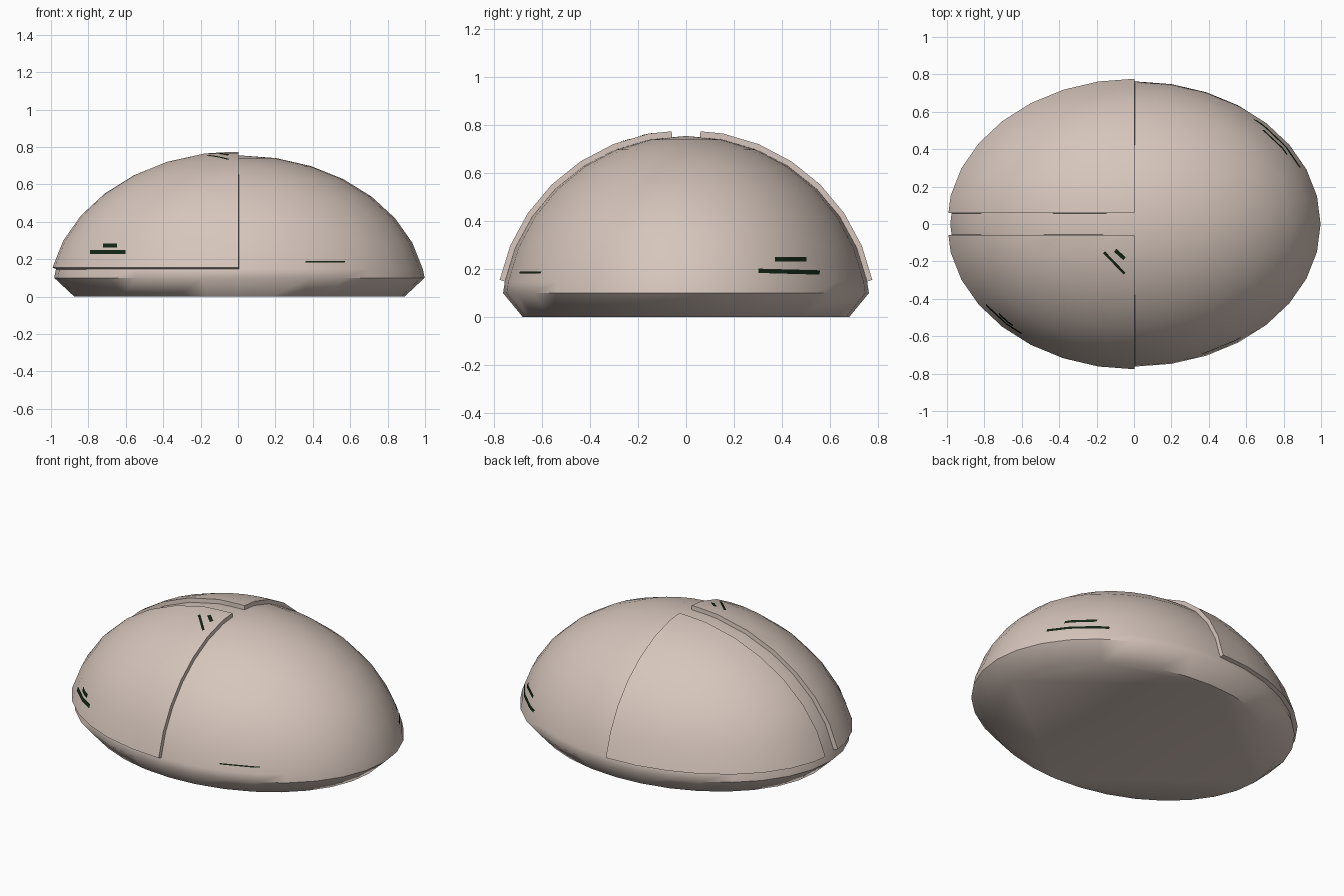
import bpy, bmesh, math
from mathutils import Vector

if "Cube" in bpy.data.objects:
    bpy.data.objects.remove(bpy.data.objects["Cube"])

CX = 0.0075          # dome centre along x
BODY = (1.0, 0.77, 0.755)
SHELL = (1.028, 0.793, 0.78)


def material(name, rgb):
    m = bpy.data.materials.new(name)
    m.diffuse_color = (*rgb, 1)
    m.use_nodes = True
    m.node_tree.nodes["Principled BSDF"].inputs["Base Color"].default_value = m.diffuse_color
    return m


beige = material("warm beige", (0.67, 0.56, 0.50))
green = material("very dark green", (0.006, 0.018, 0.007))


def finish(bm, name, mat):
    bmesh.ops.recalc_face_normals(bm, faces=bm.faces)
    me = bpy.data.meshes.new(name)
    bm.to_mesh(me)
    bm.free()
    ob = bpy.data.objects.new(name, me)
    bpy.context.collection.objects.link(ob)
    me.materials.append(mat)
    bpy.context.view_layer.objects.active = ob
    for o in bpy.context.selected_objects:
        o.select_set(False)
    ob.select_set(True)
    return ob


def dome(size, foot):
    """Elliptical dome of 32 segments; foot lists the lowest rings (radius, z)."""
    bm = bmesh.new()
    sx, sy, sz = size
    rings = foot + [(math.sin(k * math.pi / 16), sz * math.cos(k * math.pi / 16))
                    for k in range(7, 0, -1)]
    loops = []
    for r, z in rings:
        loops.append([bm.verts.new((CX + sx * r * math.cos(i * math.pi / 16),
                                    sy * r * math.sin(i * math.pi / 16), z)) for i in range(32)])
    top = bm.verts.new((CX, 0, sz))
    for a, b in zip(loops, loops[1:]):
        for i in range(32):
            j = (i + 1) % 32
            bm.faces.new((a[i], a[j], b[j], b[i]))
    for i in range(32):
        bm.faces.new((loops[-1][i], loops[-1][(i + 1) % 32], top))
    return bm, loops[0]


# Main body: dome with a chamfered flat underside
bm, base = dome(BODY, [(0.883, 0.0), (0.99, 0.1)])
bm.faces.new(list(reversed(base)))
body = finish(bm, "body", beige)
bpy.ops.object.shade_smooth_by_angle(angle=math.radians(50))

# Two click buttons: quarter shells raised slightly above the body
for side, name in ((-1, "right_button"), (1, "left_button")):
    bm, _ = dome(SHELL, [(1.0, 0.0)])
    for co, no in (((0.003, 0, 0), (1, 0, 0)),
                   ((0, 0.06 * side, 0), (0, -side, 0)),
                   ((0, 0, 0.155), (0, 0, -1))):
        bmesh.ops.bisect_plane(bm, geom=bm.verts[:] + bm.edges[:] + bm.faces[:],
                               plane_co=co, plane_no=no, clear_outer=True)
    # keep the open sheet facing outwards before thickening
    bm.normal_update()
    for f in bm.faces:
        if f.normal.dot(f.calc_center_median()) < 0:
            f.normal_flip()
    ob = finish(bm, name, beige)
    if sum(p.normal.dot(p.center) for p in ob.data.polygons) < 0:
        ob.data.flip_normals()
    mod = ob.modifiers.new("thickness", 'SOLIDIFY')
    mod.thickness = 0.035
    mod.offset = -1
    bpy.ops.object.modifier_apply(modifier=mod.name)
    bpy.ops.object.shade_smooth_by_angle(angle=math.radians(40))


# Small dark slivers of the inner board showing at the surface
def sliver(name, size, axis, sign, p0, p1, width):
    """Strip between p0 and p1 (the two other axes), dropped onto the facets."""
    target = body if size is BODY else bpy.data.objects["right_button"]
    bm = bmesh.new()
    p0, p1 = Vector(p0), Vector(p1)
    d = (p1 - p0).normalized()
    n = Vector((-d.y, d.x)) * width / 2
    rows = []
    for k in range(13):
        c = p0.lerp(p1, k / 12)
        row = []
        for q in (c - n, c + n):
            start = [q.x, q.y]
            start.insert(axis, 3 * sign)
            ray = [0, 0, 0]
            ray[axis] = -sign
            hit, loc, nor, _ = target.ray_cast(Vector(start), Vector(ray))
            if hit:
                row.append(bm.verts.new(loc + nor * 0.003))
        if len(row) == 2:
            rows.append(row)
    for a, b in zip(rows, rows[1:]):
        bm.faces.new((a[0], a[1], b[1], b[0]))
    ob = finish(bm, name, green)
    if sum(p.normal[axis] * sign for p in ob.data.polygons) < 0:
        ob.data.flip_normals()


bpy.context.view_layer.update()
sliver("board_sliver_button_low", SHELL, 1, -1, (-0.79, 0.237), (-0.6, 0.237), 0.022)
sliver("board_sliver_button_high", SHELL, 1, -1, (-0.72, 0.273), (-0.645, 0.273), 0.022)
sliver("board_sliver_front", BODY, 1, -1, (0.36, 0.185), (0.57, 0.185), 0.007)
sliver("board_sliver_rear_low", BODY, 0, 1, (0.3, 0.192), (0.555, 0.185), 0.018)
sliver("board_sliver_rear_high", BODY, 0, 1, (0.37, 0.24), (0.5, 0.24), 0.018)
sliver("board_sliver_top_long", SHELL, 2, 1, (-0.16, -0.15), (-0.05, -0.265), 0.014)
sliver("board_sliver_top_short", SHELL, 2, 1, (-0.1, -0.14), (-0.05, -0.185), 0.02)
